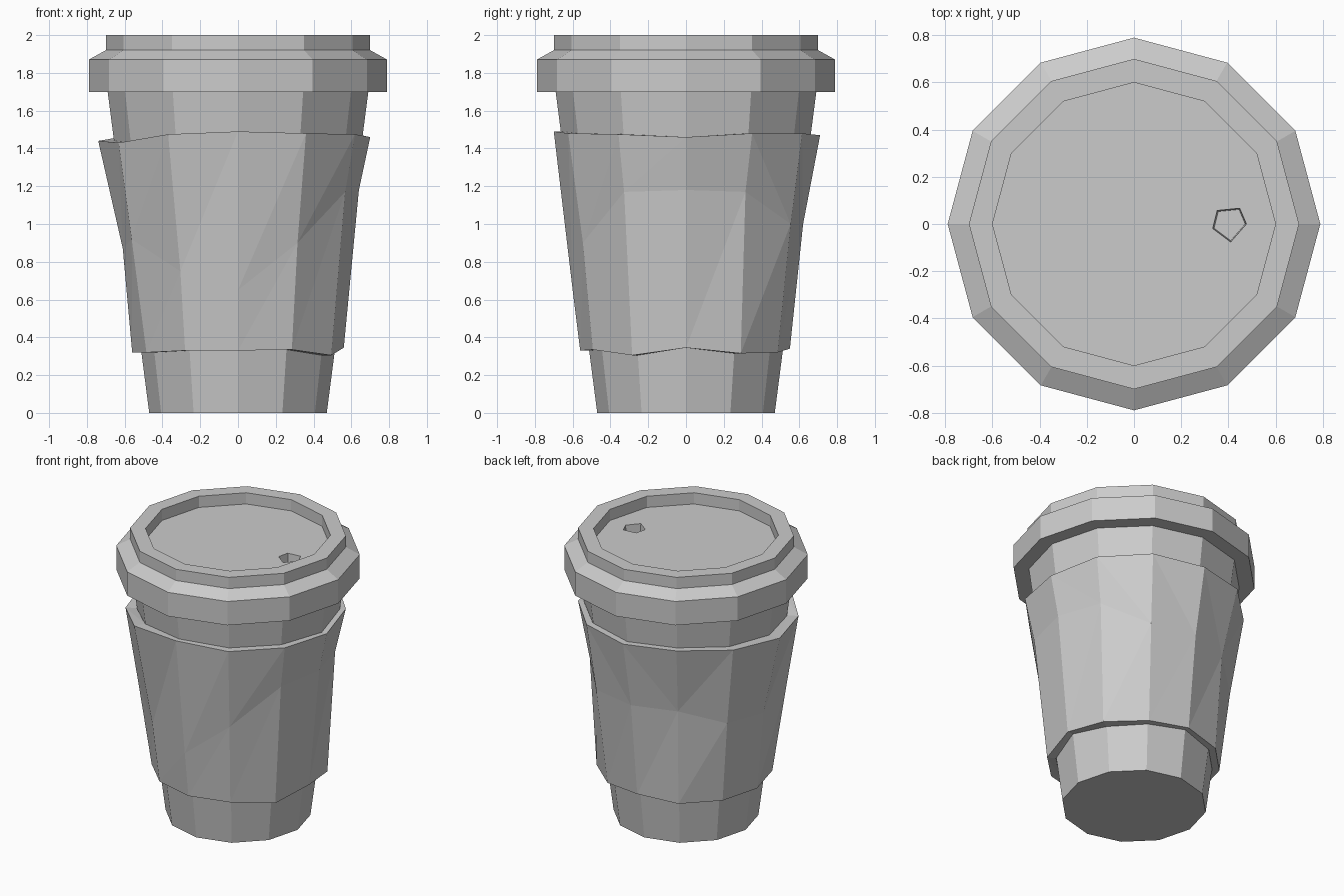
import bpy, math

if "Cube" in bpy.data.objects:
    bpy.data.objects.remove(bpy.data.objects["Cube"])

SIDES = 12


def add_object(name, verts, faces):
    mesh = bpy.data.meshes.new(name)
    mesh.from_pydata(verts, [], faces)
    mesh.update()
    obj = bpy.data.objects.new(name, mesh)
    bpy.context.collection.objects.link(obj)
    return obj


def ring(radii, heights):
    return [(r * math.cos(2 * math.pi * i / SIDES), r * math.sin(2 * math.pi * i / SIDES), z)
            for i, (r, z) in enumerate(zip(radii, heights))]


def lathe(name, profile, cap_top=True):
    """Turn an (r, z) profile, listed bottom to top, into a faceted solid."""
    verts = [v for r, z in profile for v in ring([r] * SIDES, [z] * SIDES)]
    faces = [tuple(reversed(range(SIDES)))]
    for k in range(len(profile) - 1):
        for i in range(SIDES):
            j = (i + 1) % SIDES
            a, b = k * SIDES, (k + 1) * SIDES
            faces.append((a + i, a + j, b + j, b + i))
    if cap_top:
        start = (len(profile) - 1) * SIDES
        faces.append(tuple(range(start, start + SIDES)))
    return add_object(name, verts, faces)


# tapered cup, open under the lid
lathe("cup", [(0.47, 0), (0.69, 1.70)], cap_top=False)

# lid with overhanging flange, raised rim and recessed floor
lid = lathe("lid", [(0.79, 1.70), (0.79, 1.87), (0.70, 1.92), (0.70, 2.0), (0.60, 2.0), (0.60, 1.92)])

# irregular five-sided sip hole, narrowing downward
mouth = [(0.48, 0), (0.45, 0.07), (0.35, 0.06), (0.33, -0.02), (0.41, -0.08)]
cut_verts = [(x, y, 1.97) for x, y in mouth]
cut_verts += [(0.41 + (x - 0.41) * 0.88, y * 0.88, 1.84) for x, y in mouth]
cut_faces = [(0, 1, 2, 3, 4), (9, 8, 7, 6, 5)]
cut_faces += [(i, i + 5, (i + 1) % 5 + 5, (i + 1) % 5) for i in range(5)]
cutter = add_object("sip_hole_cutter", cut_verts, cut_faces)
cutter.hide_render = True
cutter.hide_set(True)
cut = lid.modifiers.new("sip_hole", "BOOLEAN")
cut.operation = "DIFFERENCE"
cut.solver = "EXACT"
cut.object = cutter

# crumpled cardboard sleeve: bottom, middle and top outlines, starting at +x
bottom_r = [.56, .58, .56, .55, .56, .56, .56, .56, .56, .56, .57, .57]
bottom_z = [.345, .315, .32, .34, .32, .32, .32, .32, .33, .33, .335, .305]
middle_r = [.64, .63, .64, .62, .605, .63, .61, .65, .61, .60, .63, .655]
middle_z = [1.18, 1.17, 1.0, 1.0, 1.0, .9, .87, .92, .75, .65, .9, 1.17]
top_r = [.70, .70, .71, .71, .71, .72, .74, .73, .74, .70, .72, .715]
top_z = [1.46, 1.48, 1.48, 1.47, 1.48, 1.46, 1.44, 1.43, 1.475, 1.49, 1.48, 1.475]


def cup_radius(z):
    return 0.472 + 0.22 * z / 1.70


verts = ring([cup_radius(z) for z in bottom_z], bottom_z)
verts += ring(bottom_r, bottom_z) + ring(middle_r, middle_z) + ring(top_r, top_z)
verts += ring([cup_radius(z) for z in top_z], top_z)
faces = []
for k in range(5):
    a, b = k * SIDES, ((k + 1) % 5) * SIDES
    for i in range(SIDES):
        j = (i + 1) % SIDES
        if k == 2 and i < 4:
            faces += [(a + i, a + j, b + i), (a + j, b + j, b + i)]
        else:
            faces += [(a + i, a + j, b + j), (a + i, b + j, b + i)]
add_object("sleeve", verts, faces)
